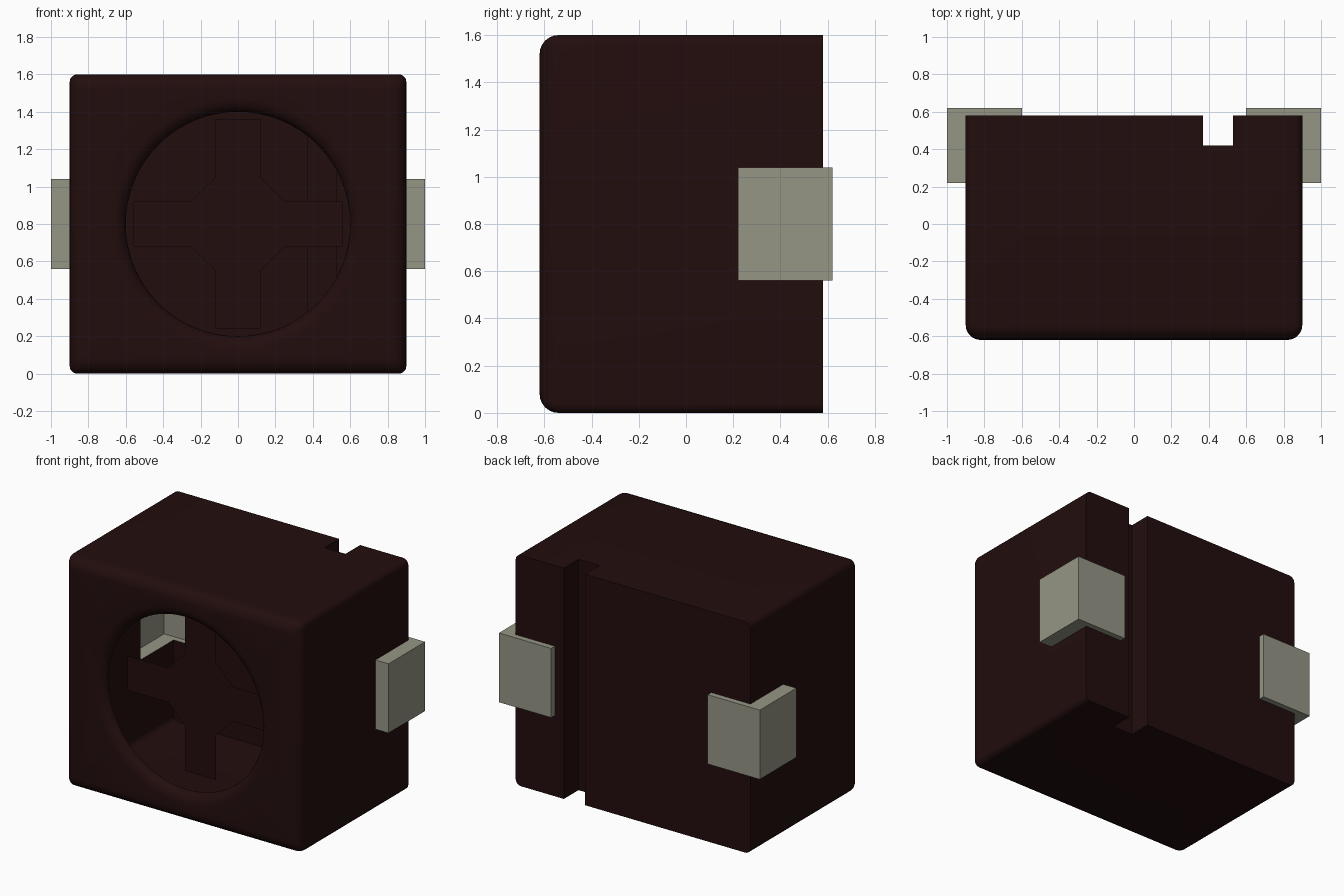
import bpy, bmesh
from math import sin, cos, pi
from mathutils import Vector

cube = bpy.data.objects.get("Cube")
if cube:
    bpy.data.objects.remove(cube, do_unlink=True)


def material(name, rgb):
    m = bpy.data.materials.new(name)
    m.use_nodes = True
    m.diffuse_color = (*rgb, 1)
    m.node_tree.nodes["Principled BSDF"].inputs["Base Color"].default_value = (*rgb, 1)
    return m


DARK = material("dark maroon", (0.016, 0.004, 0.004))
GREY = material("warm grey", (0.30, 0.30, 0.235))


def finish(bm, name, mat, smooth=False):
    mesh = bpy.data.meshes.new(name)
    bm.to_mesh(mesh)
    bm.free()
    ob = bpy.data.objects.new(name, mesh)
    bpy.context.collection.objects.link(ob)
    mesh.materials.append(mat)
    if smooth:
        bpy.ops.object.select_all(action='DESELECT')
        ob.select_set(True)
        bpy.context.view_layer.objects.active = ob
        bpy.ops.object.shade_smooth_by_angle(angle=0.6)
    return ob


def ring(bm, points):
    return [bm.verts.new(p) for p in points]


def bridge(bm, a, b):
    n = len(a)
    for i in range(n):
        bm.faces.new((a[i], a[(i + 1) % n], b[(i + 1) % n], b[i]))


def rounded_rect(inset, y, r=0.04, seg=5):
    pts = []
    for k, (sx, sz) in enumerate(((1, 1), (-1, 1), (-1, -1), (1, -1))):
        for j in range(seg + 1):
            a = (k + j / seg) * pi / 2
            pts.append((sx * (0.9 - inset - r) + r * cos(a), y,
                        0.8 + sz * (0.8 - inset - r) + r * sin(a)))
    return pts


def circle(r, y, n=64):
    return [(r * cos(2 * pi * i / n), y, 0.8 + r * sin(2 * pi * i / n)) for i in range(n)]


BACK, FRONT, SLOT = 0.58, -0.62, (0.37, 0.53, 0.42)
ARC = [i / 6 * pi / 2 for i in range(7)]

# Body shell: straight sides, rounded front edge
bm = bmesh.new()
loops = [ring(bm, rounded_rect(0, BACK))]
for a in ARC:
    loops.append(ring(bm, rounded_rect(0.08 * (1 - cos(a)), FRONT + 0.08 * (1 - sin(a)))))
for a, b in zip(loops, loops[1:]):
    bridge(bm, a, b)
bm.faces.new(loops[0])

# Round opening with a rolled rim
rim = [ring(bm, circle(0.68 - 0.08 * sin(a), FRONT + 0.06 * (1 - cos(a)))) for a in ARC]
for a, b in zip(rim, rim[1:]):
    bridge(bm, a, b)
border = []
for loop in (loops[-1], rim[0]):
    border += [bm.edges.get((loop[i - 1], loop[i])) for i in range(len(loop))]
bmesh.ops.triangle_fill(bm, edges=border, use_beauty=True, normal=(0, -1, 0))
bmesh.ops.recalc_face_normals(bm, faces=bm.faces[:])


def cut_window(bm, planes, inside):
    """Split the rear faces along planes, then drop the faces inside the window."""
    for axis, value in planes:
        faces = [f for f in bm.faces if f.calc_center_median().y > -0.5]
        geom = faces + list({e for f in faces for e in f.edges}) + list({v for f in faces for v in f.verts})
        co, no = Vector(), Vector()
        co[axis], no[axis] = value, 1
        bmesh.ops.bisect_plane(bm, geom=geom, plane_co=co, plane_no=no, dist=1e-5)
    gone = [f for f in bm.faces if inside(f.calc_center_median())]
    bmesh.ops.delete(bm, geom=gone, context='FACES')


cut_window(bm, [(0, SLOT[0]), (0, SLOT[1]), (1, SLOT[2])],
           lambda c: SLOT[0] < c.x < SLOT[1] and c.y > SLOT[2])
cut_window(bm, [(0, -0.6), (0, 0.6), (1, 0.22), (2, 0.56), (2, 1.04)],
           lambda c: abs(c.x) > 0.6 and c.y > 0.22 and 0.56 < c.z < 1.04)
finish(bm, "body_shell", DARK, smooth=True)

# Vertical slot in the back
bm = bmesh.new()
path = [(SLOT[0], BACK), (SLOT[0], SLOT[2]), (SLOT[1], SLOT[2]), (SLOT[1], BACK)]
low, high = (ring(bm, [(x, y, z) for x, y in path]) for z in (0, 1.6))
for i in range(3):
    bm.faces.new((low[i], low[i + 1], high[i + 1], high[i]))
for f in bm.faces:
    f.normal_update()
    if f.normal.dot(Vector((0.45, 0.58, 0.8)) - f.calc_center_median()) < 0:
        f.normal_flip()
finish(bm, "back_slot", DARK)

# Cross plate behind the opening
bm = bmesh.new()
arm = [(0.56, -0.12), (0.56, 0.12), (0.25, 0.12), (0.12, 0.25)]
pts = []
for k in range(4):
    c, s = (1, 0, -1, 0)[k], (0, 1, 0, -1)[k]
    pts += [(c * x - s * z, -0.41, 0.8 + s * x + c * z) for x, z in arm[:3]]
    x, z = arm[3]
    pts.append((c * x - s * z, -0.41, 0.8 + s * x + c * z))
# the last point of each arm begins the next one
unique = [p for i, p in enumerate(pts) if all((Vector(p) - Vector(q)).length > 1e-4 for q in pts[:i])]
bm.faces.new(ring(bm, unique))
finish(bm, "cross_plate", DARK)

# Corner brackets, open towards the inside of the shell
profile = [(0.9, 0.22), (1, 0.22), (1, 0.62), (0.6, 0.62), (0.6, 0.58), (0.9, 0.58)]
for side, name in ((1, "left_bracket"), (-1, "right_bracket")):
    bm = bmesh.new()
    low, high = (ring(bm, [(side * x, y, z) for x, y in profile]) for z in (0.56, 1.04))
    bridge(bm, low, high)
    bm.faces.new(low[::-1])
    bm.faces.new(high)
    bmesh.ops.recalc_face_normals(bm, faces=bm.faces[:])
    inner = [f for f in bm.faces if len(f.verts) == 4 and
             (all(abs(abs(v.co.x) - 0.9) < 1e-4 for v in f.verts) or
              all(abs(v.co.y - 0.58) < 1e-4 for v in f.verts))]
    bmesh.ops.delete(bm, geom=inner, context='FACES_ONLY')
    finish(bm, name, GREY)
